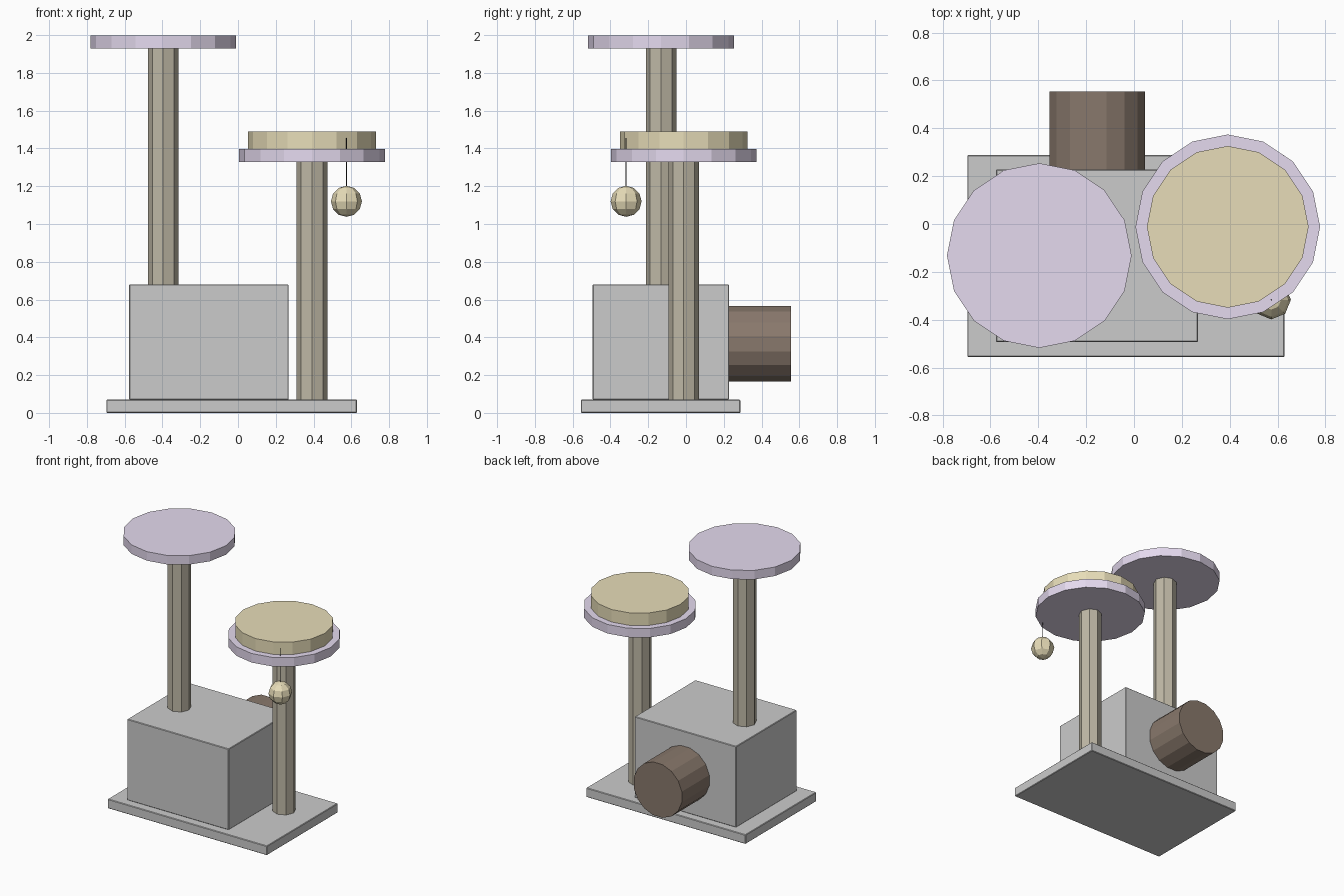
import bpy
from math import pi, radians

if "Cube" in bpy.data.objects:
    bpy.data.objects.remove(bpy.data.objects["Cube"])


def colour(name, rgb):
    m = bpy.data.materials.new(name)
    m.diffuse_color = (*rgb, 1)
    m.use_nodes = True
    m.node_tree.nodes["Principled BSDF"].inputs["Base Color"].default_value = m.diffuse_color
    return m


LILAC = colour("lilac fabric", (0.78, 0.70, 0.86))
ROPE = colour("sisal rope", (0.52, 0.48, 0.38))
CREAM = colour("cream plush", (0.80, 0.72, 0.48))
BROWN = colour("brown carpet", (0.25, 0.19, 0.15))
BLACK = colour("black cord", (0.03, 0.03, 0.03))


def finish(name, mat):
    o = bpy.context.object
    o.name = name
    if mat:
        o.data.materials.append(mat)
    return o


def block(name, lo, hi, bevel=0.004):
    bpy.ops.mesh.primitive_cube_add(size=1, location=[(a + b) / 2 for a, b in zip(lo, hi)])
    o = finish(name, None)
    o.scale = [b - a for a, b in zip(lo, hi)]
    bpy.ops.object.transform_apply(location=False, rotation=False, scale=True)
    mod = o.modifiers.new("soft edge", 'BEVEL')
    mod.width, mod.segments = bevel, 1


def disc(name, x, y, z0, z1, r, sides, mat):
    bpy.ops.mesh.primitive_cylinder_add(vertices=sides, radius=r, depth=z1 - z0,
                                        location=(x, y, (z0 + z1) / 2))
    return finish(name, mat)


# Base board and house
block("base", (-0.697, -0.556, 0), (0.63, 0.288, 0.07))
block("house", (-0.577, -0.494, 0.07), (0.268, 0.228, 0.68))

# Posts with platforms
for side, x, y, top in (("tall", -0.396, -0.132, 1.93), ("short", 0.392, -0.012, 1.328)):
    disc(side + "_post", x, y, 0.001, top, 0.081, 8, ROPE)
    disc(side + "_platform", x, y, top, top + 0.068, 0.386, 16, LILAC)

# Cushion on the short platform
disc("cushion", 0.392, -0.012, 1.396, 1.49, 0.338, 16, CREAM)

# Tunnel out of the back of the house
tunnel = disc("tunnel", -0.154, 0, -0.22, 0.22, 0.204, 16, BROWN)
tunnel.location = (-0.154, 0.335, 0.366)
tunnel.rotation_euler = (pi / 2, radians(11.25), 0)

# Hanging toy ball on a cord
disc("cord", 0.574, -0.317, 1.16, 1.455, 0.003, 6, BLACK)
bpy.ops.mesh.primitive_uv_sphere_add(segments=8, ring_count=6, radius=0.082,
                                     location=(0.574, -0.317, 1.12))
finish("toy_ball", CREAM)
